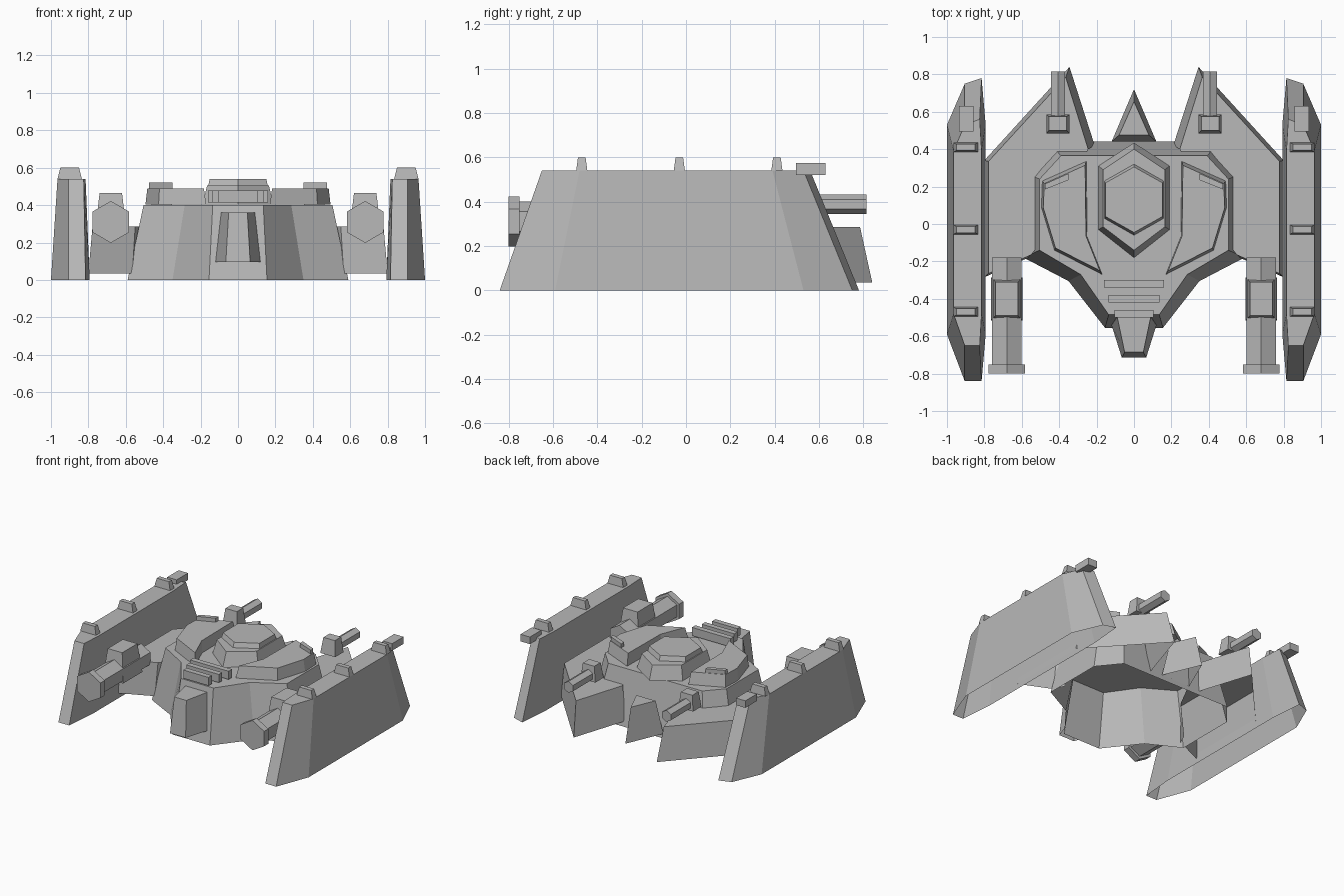
import bpy
import bmesh
import math

grey = bpy.data.materials.new("plain grey")
grey.diffuse_color = (0.48, 0.48, 0.48, 1)


def loft(name, low, z0, high, z1, sx=1, bottom=False, skip=()):
    """Join a lower and an upper outline with flat sides and a flat top."""
    bm = bmesh.new()
    a = [bm.verts.new((x * sx, y, z0)) for x, y in low]
    b = [bm.verts.new((x * sx, y, z1)) for x, y in high]
    n = len(a)
    for i in range(n):
        if i not in skip:
            j = (i + 1) % n
            bm.faces.new((a[i], a[j], b[j], b[i]))
    bm.faces.new(b)
    if bottom:
        bm.faces.new(a[::-1])
    return finish(name, bm)


def finish(name, bm):
    bmesh.ops.recalc_face_normals(bm, faces=bm.faces[:])
    me = bpy.data.meshes.new(name)
    bm.to_mesh(me)
    bm.free()
    me.materials.append(grey)
    ob = bpy.data.objects.new(name, me)
    bpy.context.collection.objects.link(ob)
    return ob


def rect(x0, x1, y0, y1):
    return [(x0, y0), (x1, y0), (x1, y1), (x0, y1)]


def both(half):
    """Complete a right-hand outline with its left-hand reflection."""
    return half + [(-x, y) for x, y in reversed(half) if x != 0]


def inset(pts, f):
    cx = sum(p[0] for p in pts) / len(pts)
    cy = sum(p[1] for p in pts) / len(pts)
    return [(cx + (x - cx) * f, cy + (y - cy) * f) for x, y in pts]


def hex_rod(name, x, z, r, y0, y1):
    """Six-sided rod along y with a point at the top."""
    bm = bmesh.new()
    rings = []
    for y in (y0, y1):
        rings.append([bm.verts.new((x + r * math.sin(k * math.pi / 3), y,
                                    z + r * math.cos(k * math.pi / 3))) for k in range(6)])
    for k in range(6):
        j = (k + 1) % 6
        bm.faces.new((rings[0][k], rings[0][j], rings[1][j], rings[1][k]))
    for ring in rings:
        bm.faces.new(ring)
    return finish(name, bm)


# Main hull, open underneath
loft("hull",
     both([(0.155, -0.555), (0.35, -0.305), (0.59, -0.18), (0.59, 0.28), (0.46, 0.44)]), 0,
     both([(0.135, -0.485), (0.285, -0.27), (0.505, -0.14), (0.505, 0.24), (0.39, 0.365)]), 0.4)

# Raised turret in two tiers
loft("turret",
     [(0, -0.18), (0.19, -0.03), (0.19, 0.31), (0, 0.435), (-0.19, 0.31), (-0.19, -0.03)], 0.402,
     [(0, -0.14), (0.165, -0.015), (0.165, 0.29), (0, 0.40), (-0.165, 0.29), (-0.165, -0.015)], 0.505)
loft("turret_cap",
     [(0, -0.06), (0.158, 0.03), (0.158, 0.23), (0, 0.32), (-0.158, 0.23), (-0.158, 0.03)], 0.505,
     [(0, -0.045), (0.152, 0.04), (0.152, 0.22), (0, 0.305), (-0.152, 0.22), (-0.152, 0.04)], 0.54)

# Cooling bars on the front deck
for w, y in ((0.16, -0.32), (0.135, -0.40), (0.105, -0.48)):
    bar = rect(-w, w, y - 0.02, y + 0.02)
    loft("vent_bar", bar, 0.415, bar, 0.477, bottom=True)

# Nose block and rear centre fin
loft("nose",
     both([(0.065, -0.715), (0.12, -0.541)]), 0.095,
     both([(0.05, -0.685), (0.09, -0.495)]), 0.36)
loft("rear_fin",
     [(-0.12, 0.44), (0.12, 0.44), (0, 0.72)], 0.035,
     [(-0.08, 0.475), (0.08, 0.475), (0, 0.655)], 0.285)

for s in (-1, 1):
    # Swept rear wing, joined into the hull
    loft("wing",
         [(0.53, -0.10), (0.565, -0.18), (0.8, -0.285), (0.8, 0.34), (0.345, 0.84), (0.21, 0.42)], 0.035,
         [(0.50, -0.10), (0.55, -0.165), (0.778, -0.265), (0.778, 0.335), (0.365, 0.785), (0.245, 0.40)],
         0.285, s, skip=(5,))

    # Shoulder plate beside the turret, with a thin raised rear strip
    pts = [(0.17, -0.27), (0.425, -0.14), (0.495, 0.09), (0.49, 0.23), (0.255, 0.335), (0.25, -0.07)]
    loft("shoulder", pts, 0.402, inset(pts, 0.93), 0.49, s)
    strip = [(0.35, 0.235), (0.475, 0.185), (0.475, 0.215), (0.35, 0.27)]
    loft("shoulder_strip", strip, 0.49, strip, 0.52, s)

    # Outer armour wall
    loft("side_wall",
         [(0.815, -0.84), (0.905, -0.84), (1.0, -0.59), (1.0, 0.53),
          (0.905, 0.75), (0.815, 0.78), (0.793, 0.53), (0.793, -0.59)], 0,
         [(0.825, -0.65), (0.905, -0.65), (0.965, -0.48), (0.965, 0.39),
          (0.905, 0.53), (0.825, 0.56), (0.815, 0.39), (0.815, -0.48)], 0.54, s)
    for y in (-0.47, -0.03, 0.41):
        loft("wall_lug", rect(0.835, 0.965, y - 0.025, y + 0.025), 0.54,
             rect(0.85, 0.95, y - 0.017, y + 0.017), 0.60, s)
    box = rect(0.857, 0.935, 0.495, 0.63)
    loft("wall_rear_box", box, 0.52, box, 0.573, s, bottom=True)

    # Front cannon
    hex_rod("cannon_barrel", s * 0.68, 0.31, 0.09, -0.76, -0.18)
    hex_rod("cannon_muzzle", s * 0.68, 0.31, 0.112, -0.80, -0.75)
    loft("cannon_mount", rect(0.595, 0.765, -0.515, -0.285), 0.25,
         rect(0.62, 0.74, -0.49, -0.31), 0.465, s, bottom=True)

    # Rear gun
    hex_rod("rear_gun_barrel", s * 0.407, 0.388, 0.043, 0.50, 0.815)
    loft("rear_gun_mount", rect(0.345, 0.468, 0.485, 0.585), 0.35,
         rect(0.36, 0.455, 0.50, 0.575), 0.465, s, bottom=True)
